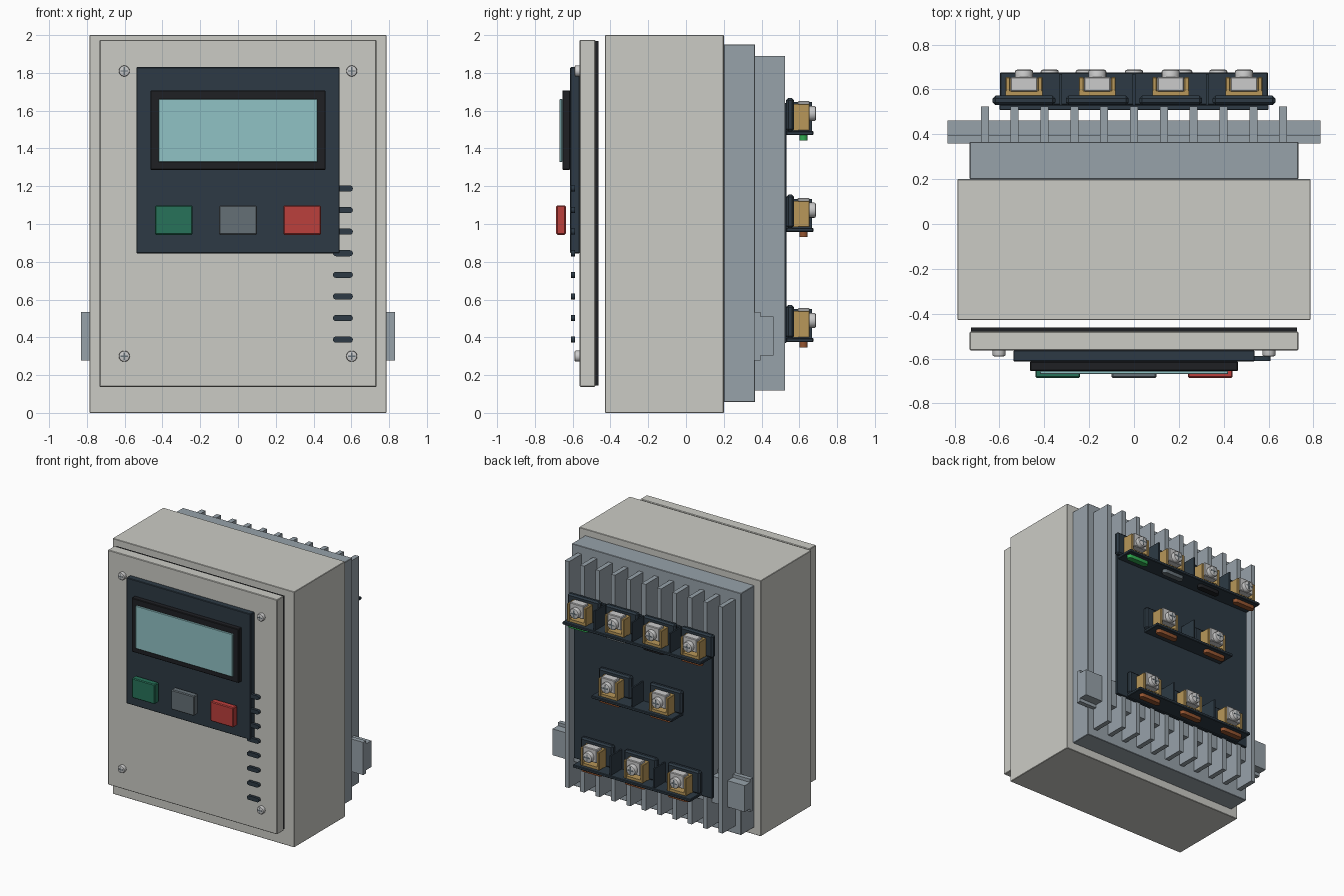
import bpy, bmesh, math
from mathutils import Matrix, Vector

if "Cube" in bpy.data.objects:
    bpy.data.objects.remove(bpy.data.objects["Cube"])

def material(name, r, g, b):
    m = bpy.data.materials.new(name)
    m.diffuse_color = (r, g, b, 1)
    m.use_nodes = True
    m.node_tree.nodes["Principled BSDF"].inputs["Base Color"].default_value = m.diffuse_color
    return m

SHELL = material("shell_grey", 0.60, 0.60, 0.56)
METAL = material("aluminium", 0.31, 0.36, 0.40)
DARK = material("dark_blue", 0.026, 0.042, 0.058)
BLACK = material("black", 0.013, 0.014, 0.017)
GLASS = material("screen_teal", 0.28, 0.54, 0.56)
GREEN = material("green", 0.02, 0.17, 0.10)
LIME = material("earth_green", 0.03, 0.40, 0.08)
GREY = material("mid_grey", 0.13, 0.16, 0.18)
RED = material("red", 0.50, 0.05, 0.045)
STEEL = material("steel", 0.55, 0.55, 0.53)
BRASS = material("brass", 0.48, 0.31, 0.10)
BROWN = material("copper_brown", 0.30, 0.09, 0.03)

def finish(name, bm, mat, smooth=False):
    bmesh.ops.recalc_face_normals(bm, faces=bm.faces)
    me = bpy.data.meshes.new(name)
    bm.to_mesh(me)
    bm.free()
    me.materials.append(mat)
    ob = bpy.data.objects.new(name, me)
    bpy.context.collection.objects.link(ob)
    if smooth:
        bpy.context.view_layer.objects.active = ob
        ob.select_set(True)
        bpy.ops.object.shade_smooth_by_angle(angle=math.radians(35))
        ob.select_set(False)
    return ob

def box(name, x, y, z, mat, bevel=0, axis=None, seg=1):
    """Box from (min, max) pairs; axis limits the bevel to edges along it."""
    bm = bmesh.new()
    lo, hi = Vector((x[0], y[0], z[0])), Vector((x[1], y[1], z[1]))
    bmesh.ops.create_cube(bm, size=1, matrix=Matrix.Translation((lo + hi) / 2)
                          @ Matrix.Diagonal((*(hi - lo), 1)))
    if bevel:
        edges = [e for e in bm.edges if axis is None
                 or abs((e.verts[0].co - e.verts[1].co)[axis]) > 1e-5]
        bmesh.ops.bevel(bm, geom=edges, offset=bevel, segments=seg,
                        profile=0.5, affect='EDGES')
    return finish(name, bm, mat, seg > 1)

def screw(name, x, y, z, r, depth, side):
    """Screw head along y; side is -1 for front, +1 for back. y is the seat."""
    bm = bmesh.new()
    rot = Matrix.Rotation(-side * math.pi / 2, 4, 'X')
    bmesh.ops.create_cone(bm, cap_ends=True, segments=20, radius1=r, radius2=r, depth=depth,
                          matrix=Matrix.Translation((x, y + side * depth / 2, z)) @ rot)
    rim = [e for e in bm.edges if all((v.co.y - y) * side > depth * 0.9 for v in e.verts)]
    bmesh.ops.bevel(bm, geom=rim, offset=r * 0.22, segments=2, profile=0.5, affect='EDGES')
    finish(name, bm, STEEL, True)
    top = sorted((y + side * depth * 0.8, y + side * (depth + 0.001)))
    for w, h in ((0.7, 0.13), (0.13, 0.7)):
        box(name + "_slot", (x - r * w, x + r * w), top, (z - r * h, z + r * h), GREY)

# Enclosure, gasket and door
box("enclosure", (-0.787, 0.787), (-0.428, 0.2), (0, 2), SHELL, 0.003)
box("door_gasket", (-0.727, 0.727), (-0.48, -0.462), (0.145, 1.968), BLACK)
box("door", (-0.733, 0.733), (-0.563, -0.48), (0.138, 1.975), SHELL, 0.004)
for sx in (-0.602, 0.602):
    for z in (0.3, 1.81):
        screw("door_screw", sx, -0.563, z, 0.029, 0.027, -1)

# Control panel, display and buttons
box("control_panel", (-0.538, 0.538), (-0.613, -0.563), (0.845, 1.83), DARK, 0.004)
box("display_bezel", (-0.464, 0.464), (-0.655, -0.613), (1.286, 1.707), BLACK, 0.004)
box("display_glass", (-0.42, 0.42), (-0.669, -0.655), (1.327, 1.662), GLASS, 0.003)
for x, mat in ((-0.34, GREEN), (0, GREY), (0.34, RED)):
    box("push_button", (x - 0.1, x + 0.1), (-0.687, -0.636), (0.943, 1.098), mat, 0.006)

# Vent slots down the right of the door
for i in range(8):
    z = 1.188 - i * 0.1143
    box("vent_slot", (0.503, 0.608), (-0.61, -0.588), (z - 0.016, z + 0.016), DARK, 0.0155, 1, 4)

# Heatsink with fins
box("heatsink_base", (-0.733, 0.733), (0.2, 0.366), (0.058, 1.95), METAL, 0.003)
for i in range(11):
    x = -0.665 + i * 0.133
    box("heatsink_fin", (x - 0.018, x + 0.018), (0.36, 0.523), (0.118, 1.89), METAL)

# Mounting rail: hat-shaped profile running through the fins
half = [(0.36, 0.128), (0.395, 0.128), (0.395, 0.103), (0.462, 0.103)]
profile = half + [(y, -h) for y, h in reversed(half)]
bm = bmesh.new()
face = bm.faces.new([bm.verts.new((-0.832, y, 0.406 + h)) for y, h in profile])
ext = bmesh.ops.extrude_face_region(bm, geom=[face])
bmesh.ops.translate(bm, vec=(1.664, 0, 0),
                    verts=[v for v in ext["geom"] if isinstance(v, bmesh.types.BMVert)])
# extrusion may keep the starting face; rebuild it only if open
bmesh.ops.holes_fill(bm, edges=[e for e in bm.edges if e.is_boundary])
finish("mounting_rail", bm, METAL)

# Terminal board
box("terminal_board", (-0.6, 0.6), (0.508, 0.532), (0.37, 1.64), DARK, 0.003)

def terminal(x, z, wire):
    """One screw clamp; z is the underside of its shelf."""
    box("terminal_housing", (x - 0.14, x + 0.14), (0.53, 0.572), (z + 0.02, z + 0.197), DARK, 0.012)
    for s in (-1, 1):
        xs = sorted((x + s * 0.062, x + s * 0.082))
        box("clamp_cheek", xs, (0.57, 0.655), (z + 0.025, z + 0.165), BRASS, 0.003)
    box("clamp_base", (x - 0.082, x + 0.082), (0.57, 0.592), (z + 0.025, z + 0.165), BRASS)
    box("clamp_floor", (x - 0.065, x + 0.065), (0.592, 0.65), (z + 0.025, z + 0.045), BRASS)
    box("clamp_plate", (x - 0.06, x + 0.06), (0.59, 0.655), (z + 0.075, z + 0.18), STEEL, 0.005)
    screw("clamp_screw", x, 0.653, z + 0.115, 0.04, 0.035, 1)
    box("wire_entry", (x - 0.09, x + 0.09), (0.6, 0.644), (z - 0.027, z + 0.005), wire, 0.0215, 2, 4)

# Three terminal rows: shelf underside, half width, spacing, wire colours
rows = ((1.47, 0.598, 0.327, (BROWN, BLACK, GREY, LIME)),
        (0.958, 0.35, 0.44, (BROWN, BROWN)),
        (0.374, 0.51, 0.376, (BROWN, BROWN, BROWN)))
for z, hw, step, wires in rows:
    box("terminal_shelf", (-hw, hw), (0.53, 0.675), (z, z + 0.022), DARK, 0.004)
    n = len(wires)
    for i, wire in enumerate(wires):
        x = (i - (n - 1) / 2) * step
        terminal(x, z, wire)
        if i < n - 1:
            box("terminal_divider", (x + step / 2 - 0.006, x + step / 2 + 0.006),
                (0.53, 0.668), (z + 0.02, z + 0.175), DARK)
